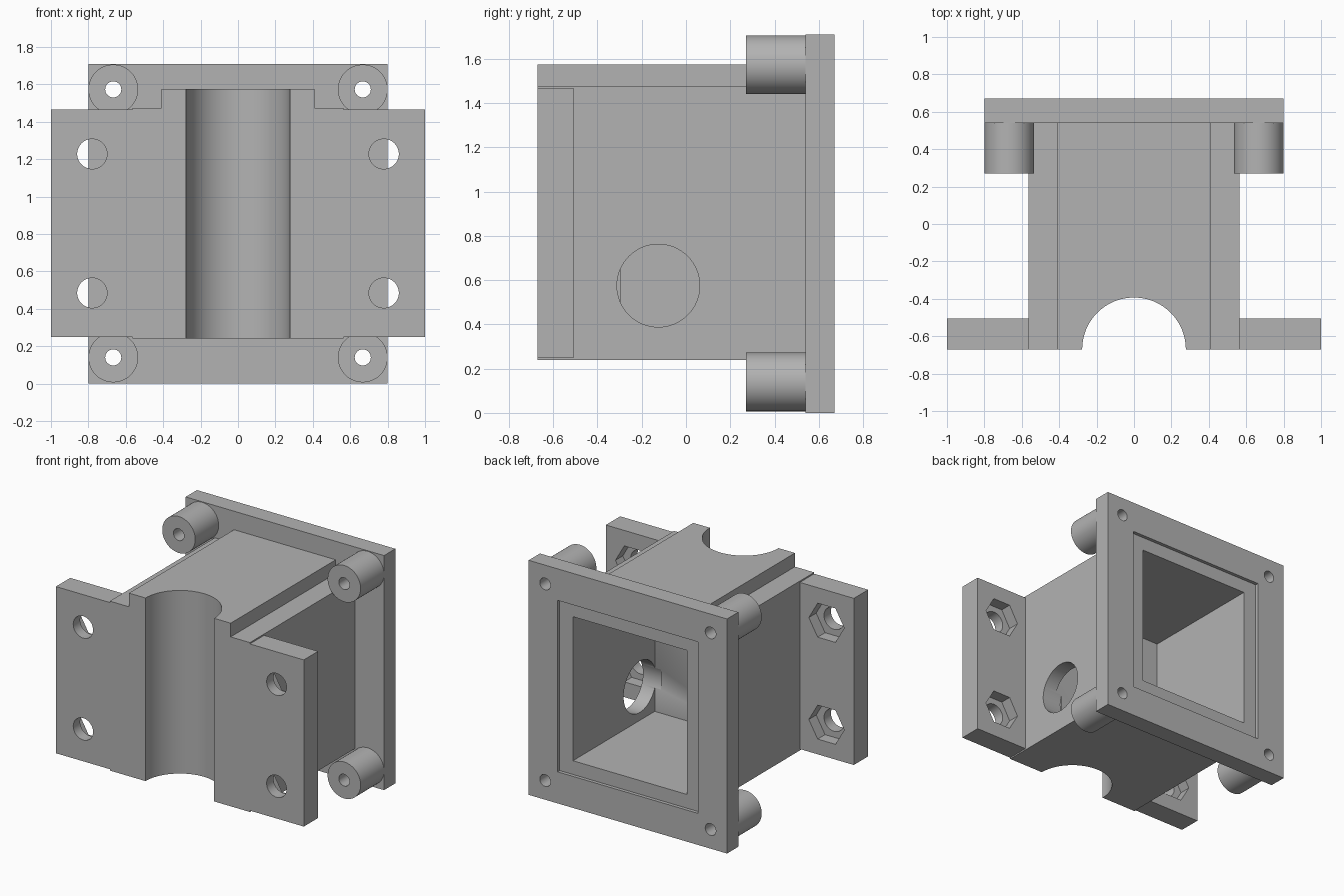
import bpy, bmesh, math
from mathutils import Matrix, Vector

if "Cube" in bpy.data.objects:
    bpy.data.objects.remove(bpy.data.objects["Cube"], do_unlink=True)

grey = bpy.data.materials.new("plain grey")
grey.use_nodes = True
grey.diffuse_color = (0.45, 0.45, 0.45, 1)
grey.node_tree.nodes["Principled BSDF"].inputs["Base Color"].default_value = grey.diffuse_color


def finish(name, bm):
    bmesh.ops.recalc_face_normals(bm, faces=bm.faces)
    mesh = bpy.data.meshes.new(name)
    bm.to_mesh(mesh)
    bm.free()
    mesh.materials.append(grey)
    ob = bpy.data.objects.new(name, mesh)
    bpy.context.collection.objects.link(ob)
    return ob


def box(name, lo, hi):
    lo, hi = Vector(lo), Vector(hi)
    bm = bmesh.new()
    bmesh.ops.create_cube(bm, size=1)
    bmesh.ops.scale(bm, vec=hi - lo, verts=bm.verts)
    bmesh.ops.translate(bm, vec=(lo + hi) / 2, verts=bm.verts)
    return finish(name, bm)


def rod(name, start, end, radius, sides=64):
    """Cylinder between two points; a flat-sided rod along y has corners at +-x."""
    start, end = Vector(start), Vector(end)
    axis = end - start
    bm = bmesh.new()
    bmesh.ops.create_cone(bm, cap_ends=True, segments=sides, radius1=radius,
                          radius2=radius, depth=axis.length)
    if abs(axis.y) > 0:
        turn = Matrix.Rotation(math.pi / 2, 4, 'X')
        if sides == 6:
            turn = turn @ Matrix.Rotation(math.pi / 6 if abs(list(bm.verts)[0].co.x) < 0.01 else 0, 4, 'Z')
    elif abs(axis.x) > 0:
        turn = Matrix.Rotation(math.pi / 2, 4, 'Y')
    else:
        turn = Matrix()
    bmesh.ops.transform(bm, matrix=Matrix.Translation((start + end) / 2) @ turn, verts=bm.verts)
    return finish(name, bm)


def cut(ob, *cutters):
    """Subtract the cutters from a part, then remove them."""
    bpy.ops.object.select_all(action='DESELECT')
    bpy.context.view_layer.objects.active = ob
    ob.select_set(True)
    for c in cutters:
        mod = ob.modifiers.new("cut", 'BOOLEAN')
        mod.operation, mod.solver, mod.object = 'DIFFERENCE', 'EXACT', c
        bpy.ops.object.modifier_apply(modifier=mod.name)
        bpy.data.objects.remove(c, do_unlink=True)


def smooth(ob):
    bpy.ops.object.select_all(action='DESELECT')
    bpy.context.view_layer.objects.active = ob
    ob.select_set(True)
    bpy.ops.object.shade_smooth_by_angle(angle=math.radians(30))


FRONT, PLATE_FRONT, BACK = -0.67, 0.54, 0.67
SCREWS = [(x, z) for x in (-0.667, 0.667) for z in (0.14, 1.573)]


def cavity():
    return box("cavity_cutter", (-0.46, -0.297, 0.33), (0.46, 1, 1.38))


# Housing: stepped profile with a raised top, extruded front to back
half = [(0.565, 0.24), (0.565, 1.475), (0.41, 1.475), (0.41, 1.575)]
outline = half + [(-x, z) for x, z in reversed(half)]
bm = bmesh.new()
face = bm.faces.new([bm.verts.new((x, FRONT, z)) for x, z in outline])
new = bmesh.ops.extrude_face_region(bm, geom=[face])["geom"]
bmesh.ops.translate(bm, vec=(0, PLATE_FRONT - FRONT, 0),
                    verts=[v for v in new if isinstance(v, bmesh.types.BMVert)])
housing = finish("housing", bm)

# Pipe groove, hollow inside and the cable hole on the left wall
cut(housing,
    rod("groove_cutter", (0, FRONT, -1), (0, FRONT, 3), 0.277, 96),
    cavity(),
    rod("cable_hole_cutter", (0.41, -0.125, 0.575), (0.8, -0.125, 0.575), 0.187))
smooth(housing)

# Back plate with shallow rim recess and screw holes
plate = box("back_plate", (-0.8, PLATE_FRONT, 0), (0.8, BACK, 1.71))
cut(plate, cavity(),
    box("recess_cutter", (-0.567, BACK - 0.025, 0.23), (0.567, 1, 1.48)),
    *[rod("screw_cutter", (x, 0, z), (x, 1, z), 0.043, 32) for x, z in SCREWS])
smooth(plate)

# Screw bosses
for x, z in SCREWS:
    name = ("left" if x > 0 else "right") + ("_upper" if z > 1 else "_lower") + "_boss"
    boss = rod(name, (x, 0.27, z), (x, PLATE_FRONT, z), 0.133)
    cut(boss, rod("screw_cutter", (x, 0, z), (x, 1, z), 0.043, 32))
    smooth(boss)

# Mounting flanges with bolt holes and hexagonal nut pockets
for side, s in (("left", 1), ("right", -1)):
    xs = sorted((s * 0.565, s))
    flange = box(side + "_flange", (xs[0], FRONT, 0.25), (xs[1], -0.505, 1.465))
    for z in (0.485, 1.228):
        x = s * 0.78
        cut(flange,
            rod("bolt_cutter", (x, -1, z), (x, 0, z), 0.08, 48),
            rod("nut_cutter", (x, -0.59, z), (x, 0, z), 0.143, 6))
    smooth(flange)
